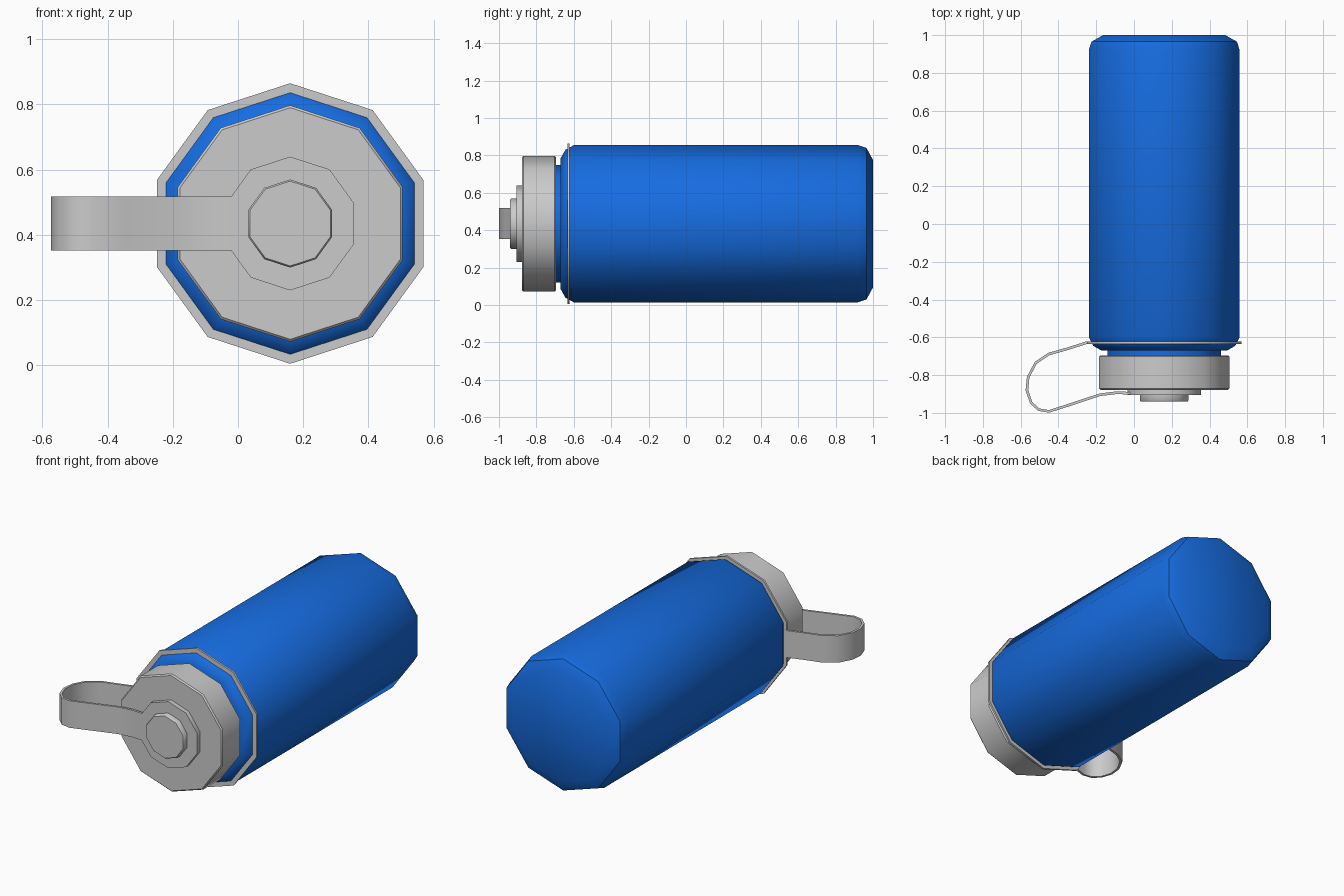
import bpy, bmesh, math
from mathutils import Vector

if "Cube" in bpy.data.objects:
    bpy.data.objects.remove(bpy.data.objects["Cube"])

CX, CZ, SIDES = 0.16, 0.435, 10

blue = bpy.data.materials.new("blue_paint")
blue.diffuse_color = (0.008, 0.15, 0.75, 1)
blue.use_nodes = True
blue.node_tree.nodes["Principled BSDF"].inputs["Base Color"].default_value = blue.diffuse_color


def finish(name, bm, mat=None):
    bmesh.ops.recalc_face_normals(bm, faces=bm.faces[:])
    mesh = bpy.data.meshes.new(name)
    bm.to_mesh(mesh)
    bm.free()
    ob = bpy.data.objects.new(name, mesh)
    bpy.context.collection.objects.link(ob)
    if mat:
        mesh.materials.append(mat)
    bpy.ops.object.select_all(action='DESELECT')
    ob.select_set(True)
    bpy.context.view_layer.objects.active = ob
    bpy.ops.object.shade_smooth_by_angle(angle=math.radians(40))
    return ob


def loft(name, rings, closed, mat=None):
    """Bridge equal-sized point rings; cap the ends unless closed."""
    bm = bmesh.new()
    vs = [[bm.verts.new(p) for p in ring] for ring in rings]
    n = len(vs[0])
    pairs = list(zip(vs, vs[1:])) + ([(vs[-1], vs[0])] if closed else [])
    for a, b in pairs:
        for i in range(n):
            j = (i + 1) % n
            bm.faces.new((a[i], a[j], b[j], b[i]))
    if not closed:
        bm.faces.new(vs[0])
        bm.faces.new(vs[-1])
    return finish(name, bm, mat)


def lathe(name, profile, closed=False, mat=None):
    """Ten-sided turned part along y; profile holds (radius, y)."""
    angles = [math.pi / 2 + math.tau * i / SIDES for i in range(SIDES)]
    rings = [[(CX + r * math.cos(a), y, CZ + r * math.sin(a)) for a in angles]
             for r, y in profile]
    return loft(name, rings, closed, mat)


# Bottle body with rounded shoulder, base and neck
lathe("bottle_body", [(0.315, -0.72), (0.315, -0.67), (0.35, -0.67), (0.395, -0.645),
                      (0.42, -0.60), (0.42, 0.92), (0.405, 0.965), (0.34, 1.0)], mat=blue)

# Screw cap with a small edge bevel
lathe("screw_cap", [(0.355, -0.695), (0.3625, -0.702), (0.3625, -0.87), (0.355, -0.878)])

# Thin collar around the shoulder
lathe("strap_collar", [(0.39, -0.634), (0.43, -0.634), (0.43, -0.622), (0.39, -0.622)],
      closed=True)

# Strap end disc and its retaining button
lathe("strap_disc", [(0.205, -0.875), (0.205, -0.906)])
lathe("cap_button", [(0.135, -0.90), (0.135, -0.934), (0.13, -0.94)])

# Looped flat strap from collar to disc
path = [Vector(p) for p in (
    (-0.21, -0.628), (-0.25, -0.628), (-0.35, -0.660), (-0.45, -0.688), (-0.52, -0.735),
    (-0.56, -0.81), (-0.567, -0.88), (-0.545, -0.945), (-0.505, -0.983),
    (-0.45, -0.992), (-0.35, -0.96), (-0.18, -0.904), (-0.09, -0.893), (0.0, -0.897))]
half_w, half_t = 0.083, 0.007
sections = []
for i, p in enumerate(path):
    d = (path[min(i + 1, len(path) - 1)] - path[max(i - 1, 0)]).normalized()
    off = Vector((-d.y, d.x)) * half_t
    sections.append([(p.x + s * off.x, p.y + s * off.y, CZ + w * half_w)
                     for s, w in ((1, 1), (1, -1), (-1, -1), (-1, 1))])
loft("carry_strap", sections, closed=False)
